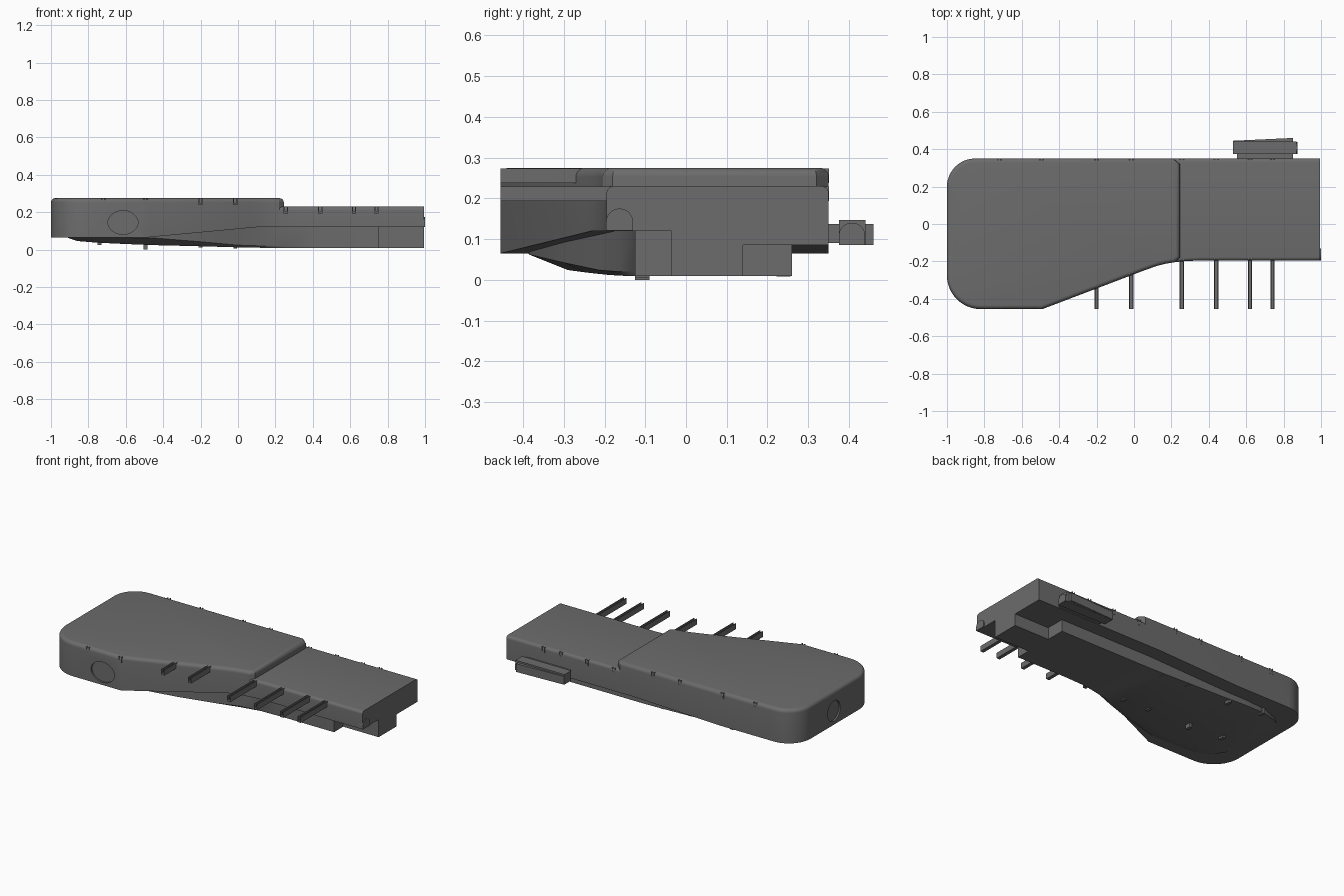
import bpy, bmesh, math

if "Cube" in bpy.data.objects:
    bpy.data.objects.remove(bpy.data.objects["Cube"])

dark = bpy.data.materials.new("dark_grey")
dark.diffuse_color = (0.15, 0.15, 0.15, 1)
dark.use_nodes = True
dark.node_tree.nodes["Principled BSDF"].inputs["Base Color"].default_value = dark.diffuse_color


def activate(ob):
    bpy.ops.object.select_all(action='DESELECT')
    ob.select_set(True)
    bpy.context.view_layer.objects.active = ob


def finish(name, bm, smooth=True):
    bmesh.ops.recalc_face_normals(bm, faces=bm.faces[:])
    me = bpy.data.meshes.new(name)
    bm.to_mesh(me)
    bm.free()
    me.materials.append(dark)
    ob = bpy.data.objects.new(name, me)
    bpy.context.collection.objects.link(ob)
    if smooth:
        activate(ob)
        bpy.ops.object.shade_smooth_by_angle(angle=math.radians(30))
    return ob


def prism(name, pts, lo, hi, axis='z', bevel=0.0, sharp_x=(), smooth=True):
    """Extrude a 2D outline along an axis, optionally rounding the top rim."""
    place = {'z': lambda p, t: (p[0], p[1], t),
             'y': lambda p, t: (p[0], t, p[1]),
             'x': lambda p, t: (t, p[0], p[1])}[axis]
    bm = bmesh.new()
    a = [bm.verts.new(place(p, lo)) for p in pts]
    b = [bm.verts.new(place(p, hi)) for p in pts]
    n = len(pts)
    bm.faces.new(a[::-1])
    bm.faces.new(b)
    for i in range(n):
        j = (i + 1) % n
        bm.faces.new((a[i], a[j], b[j], b[i]))
    if bevel:
        rim = []
        for e in bm.edges:
            on_top = all(abs(v.co.z - hi) < 1e-5 for v in e.verts)
            on_end = any(all(abs(v.co.x - x) < 1e-5 for v in e.verts) for x in sharp_x)
            if on_top and not on_end:
                rim.append(e)
        bmesh.ops.recalc_face_normals(bm, faces=bm.faces[:])
        bmesh.ops.bevel(bm, geom=rim, offset=bevel, segments=5, profile=0.5, affect='EDGES')
    return finish(name, bm, smooth)


def box(name, x0, x1, y0, y1, z0, z1):
    return prism(name, [(x0, y0), (x1, y0), (x1, y1), (x0, y1)], z0, z1, smooth=False)


def arc(cx, cy, rx, ry, a0, a1, n=12):
    return [(cx + rx * math.cos(math.radians(a0 + (a1 - a0) * i / n)),
             cy + ry * math.sin(math.radians(a0 + (a1 - a0) * i / n))) for i in range(n + 1)]


def cut(ob, cutters):
    activate(ob)
    for c in cutters:
        c.hide_render = True
        m = ob.modifiers.new("cut", 'BOOLEAN')
        m.object = c
        m.operation = 'DIFFERENCE'
        m.solver = 'EXACT'
        bpy.ops.object.modifier_apply(modifier=m.name)
    bpy.ops.object.shade_smooth_by_angle(angle=math.radians(30))


# Wide rounded housing and the lower neck
wide = (arc(-0.85, 0.20, 0.15, 0.15, 90, 180) + arc(-0.82, -0.275, 0.18, 0.18, 180, 270)
        + [(-0.49, -0.455), (0.06, -0.246), (0.12, -0.225), (0.17, -0.212), (0.22, -0.204),
           (0.245, -0.18), (0.245, 0.32), (0.21, 0.35)])
housing = prism("wide_housing", wide, 0.065, 0.275, bevel=0.022)
neck_outline = [(0.12, -0.225), (0.17, -0.212), (0.22, -0.204), (0.28, -0.198), (0.35, -0.195),
                (0.995, -0.195), (0.995, 0.35), (0.12, 0.35)]
neck = prism("neck_housing", neck_outline, 0.065, 0.23, bevel=0.018, sharp_x=(0.995, 0.12))

# Rising undersides and the oval recesses
front_wedge = prism("front_underside_cutter", [(-0.49, 0.0649), (0.1, 0.12), (1.1, 0.12),
                    (1.1, -0.1), (-0.49, -0.1)], -0.6, 0.05, 'y')
back_wedge = prism("back_underside_cutter", [(-0.49, 0.0649), (0.1, 0.085), (1.1, 0.085),
                   (1.1, -0.1), (-0.49, -0.1)], 0.04, 0.6, 'y')
oval_front = prism("front_oval_cutter", arc(-0.615, 0.145, 0.08, 0.063, 0, 360, 40)[:-1],
                   -0.6, -0.445, 'y')
oval_left = prism("left_oval_cutter", arc(-0.03, 0.15, 0.062, 0.063, 0, 360, 40)[:-1],
                  -1.2, -0.99, 'x')
cut(housing, [front_wedge, back_wedge, oval_front, oval_left])
cut(neck, [front_wedge, back_wedge])
for c in (front_wedge, back_wedge, oval_front, oval_left):
    bpy.data.objects.remove(c)

# Boat-shaped belly: x, back y, lower front y, upper front y, lower z, chine z
stations = [(-0.92, 0.16, -0.24, -0.28, 0.067, 0.072),
            (-0.86, 0.21, -0.27, -0.34, 0.046, 0.066),
            (-0.75, 0.25, -0.29, -0.38, 0.037, 0.065),
            (-0.60, 0.26, -0.30, -0.387, 0.030, 0.064),
            (-0.45, 0.26, -0.29, -0.385, 0.024, 0.062),
            (-0.20, 0.26, -0.245, -0.30, 0.018, 0.042),
            (0.00, 0.26, -0.19, -0.215, 0.012, 0.024),
            (0.12, 0.26, -0.155, -0.165, 0.010, 0.020),
            (0.25, 0.26, -0.130, -0.132, 0.010, 0.020),
            (0.40, 0.26, -0.125, -0.125, 0.010, 0.020),
            (0.75, 0.26, -0.125, -0.125, 0.010, 0.020)]
bm = bmesh.new()
rings = [[bm.verts.new((x, y, z)) for y, z in
          ((yb, 0.13), (yb, zb), (yf, zb), (yt, zc), (yt, 0.13))]
         for x, yb, yf, yt, zb, zc in stations]
for r, s in zip(rings, rings[1:]):
    for i in range(5):
        j = (i + 1) % 5
        bm.faces.new((r[i], r[j], s[j], s[i]))
bm.faces.new(rings[0])
bm.faces.new(rings[-1][::-1])
finish("belly", bm)
box("belly_tongue", 0.74, 0.995, -0.035, 0.14, 0.01, 0.13)

# Channel bars crossing the housing and projecting at the front
for i, x in enumerate((-0.72, -0.495, -0.2, -0.015, 0.255, 0.44, 0.62, 0.74)):
    top = 0.273 if i < 4 else 0.229
    w, t, b = 0.011, 0.005, top - 0.035
    u = [(x - w, b), (x + w, b), (x + w, top), (x + w - t, top),
         (x + w - t, b + 0.012), (x - w + t, b + 0.012), (x - w + t, top), (x - w, top)]
    prism("channel_bar_%d" % (i + 1), u, -0.455, 0.351, 'y', smooth=False)

# Small feet under the belly
for i, (x, z) in enumerate(((-0.74, 0.024), (-0.495, 0.004), (-0.2, 0.011), (-0.015, 0.005))):
    low = 0.0 if i == 1 else z
    box("front_foot_%d" % (i + 1), x - 0.01, x + 0.01, -0.125, -0.09, low, 0.08)
    box("back_foot_%d" % (i + 1), x - 0.01, x + 0.01, 0.222, 0.257, z + 0.004, 0.08)

# Arched port on the narrow end
port = arc(-0.163, 0.142, 0.033, 0.033, 0, 180, 14) + [(-0.196, 0.121), (-0.13, 0.121)]
prism("end_port", port, 0.97, 1.0, 'x')

# Rocker lever at the back: base, body with arched end, and slanted cap
box("lever_base", 0.55, 0.85, 0.34, 0.38, 0.09, 0.137)
box("lever_body", 0.53, 0.868, 0.375, 0.44, 0.085, 0.147)
arch = arc(0.4075, 0.11, 0.032, 0.03, 0, 180, 14) + [(0.3755, 0.086), (0.4395, 0.086)]
prism("lever_end_arch", arch, 0.86, 0.873, 'x')
prism("lever_cap", [(0.53, 0.43), (0.85, 0.43), (0.85, 0.46), (0.53, 0.445)],
      0.086, 0.137, smooth=False)
